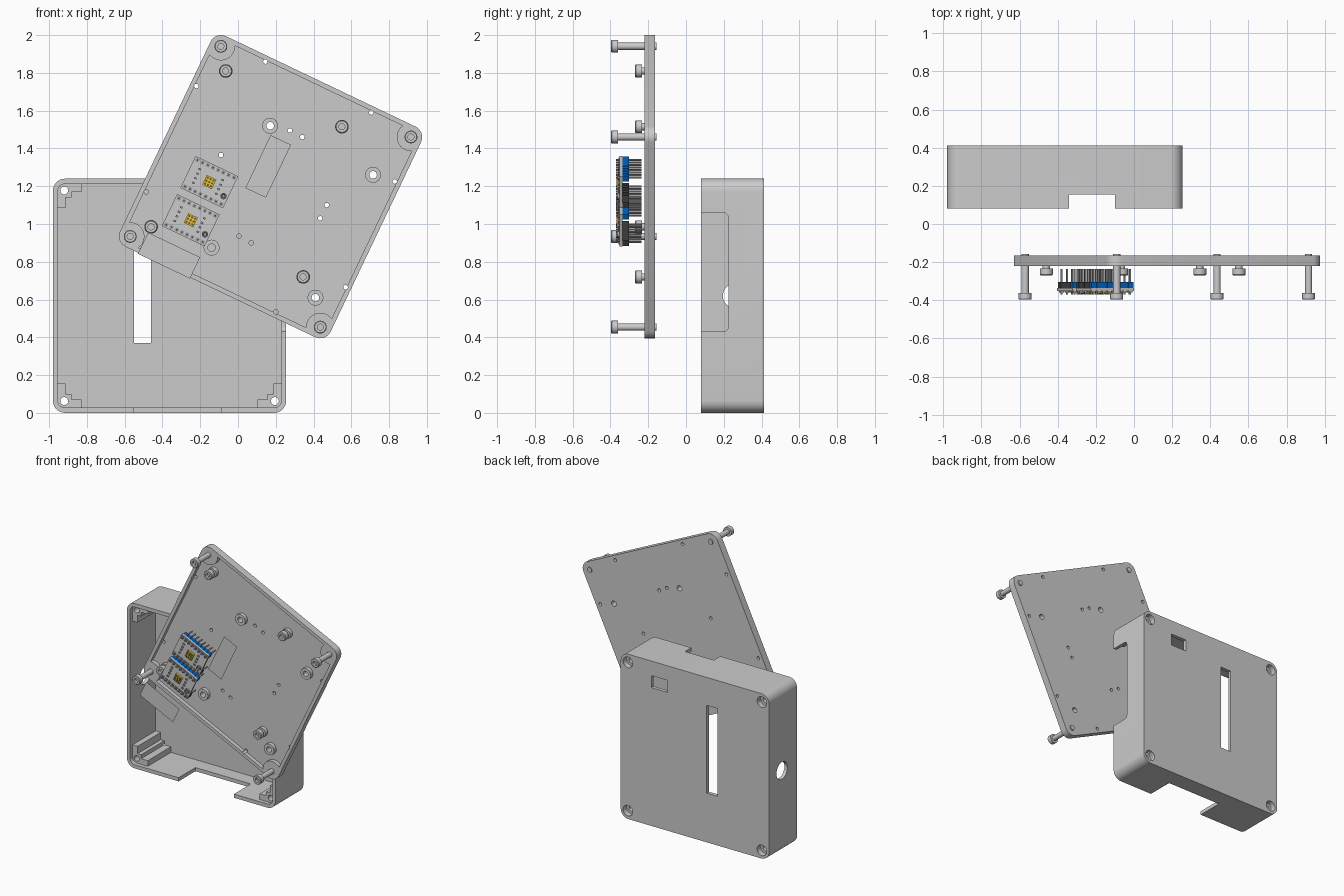
import bpy, bmesh
from math import sin, cos, pi, radians, sqrt
from mathutils import Matrix, Vector

if "Cube" in bpy.data.objects:
    bpy.data.objects.remove(bpy.data.objects["Cube"])

TILT = radians(25.5)          # lid is turned about the y axis
LID = (0.1725, 1.1975)        # lid centre (x, z)
BOX = (-0.3625, 0.62)         # case centre (x, z)
H, IN, SC = 0.6175, 0.5925, 0.5575   # outer half size, inner half size, screw offset


def material(name, rgb):
    m = bpy.data.materials.new(name)
    m.diffuse_color = (*rgb, 1)
    m.use_nodes = True
    m.node_tree.nodes["Principled BSDF"].inputs["Base Color"].default_value = m.diffuse_color
    return m


def finish(name, bm, mat=None):
    bmesh.ops.recalc_face_normals(bm, faces=bm.faces)
    me = bpy.data.meshes.new(name)
    bm.to_mesh(me)
    bm.free()
    ob = bpy.data.objects.new(name, me)
    bpy.context.collection.objects.link(ob)
    if mat:
        me.materials.append(mat)
    return ob


def circle(cx, cz, r, n=24):
    return [(cx + r * cos(2 * pi * i / n), cz + r * sin(2 * pi * i / n)) for i in range(n)]


def rrect(w, h, r, cx=0, cz=0, n=8):
    pts = []
    for k, (sx, sz) in enumerate([(1, 1), (-1, 1), (-1, -1), (1, -1)]):
        for i in range(n + 1):
            a = pi / 2 * (k + i / n)
            pts.append((cx + sx * (w / 2 - r) + r * cos(a), cz + sz * (h / 2 - r) + r * sin(a)))
    return pts


def rect(x0, x1, z0, z1):
    return [(x0, z0), (x1, z0), (x1, z1), (x0, z1)]


def four(quadrant):
    """Repeat a corner outline around the square."""
    pts, q = [], list(quadrant)
    for _ in range(4):
        pts += q
        q = [(-z, x) for x, z in q]
    return pts


def place(pts, centre, tilt=0):
    c, s = cos(tilt), sin(tilt)
    return [(centre[0] + x * c + z * s, centre[1] - x * s + z * c) for x, z in pts]


def prism(name, outlines, d0, d1, axis='y', mat=None):
    """Extrude outlines along y (points are x,z) or x (points are y,z)."""
    bm = bmesh.new()
    for pts in outlines:
        rings = []
        for d in (d0, d1):
            rings.append([bm.verts.new((p, d, q) if axis == 'y' else (d, p, q)) for p, q in pts])
        a, b = rings
        bm.faces.new(a)
        bm.faces.new(b[::-1])
        for i in range(len(a)):
            j = (i + 1) % len(a)
            bm.faces.new((a[i], b[i], b[j], a[j]))
    return finish(name, bm, mat)


def cut(ob, *cutters):
    for c in cutters:
        m = ob.modifiers.new('cut', 'BOOLEAN')
        m.operation, m.solver, m.object = 'DIFFERENCE', 'EXACT', c
    dg = bpy.context.evaluated_depsgraph_get()
    dg.update()
    me = bpy.data.meshes.new_from_object(ob.evaluated_get(dg))
    ob.modifiers.clear()
    ob.data = me
    for c in cutters:
        bpy.data.objects.remove(c)


def lathe(name, profile, x, z, n=24, closed=False, mat=None):
    """Turn (radius, y) points about a y-parallel axis."""
    bm = bmesh.new()
    rings = []
    for r, y in profile:
        rings.append([bm.verts.new((x + p, y, z + q)) for p, q in circle(0, 0, r, n)])
    last = len(rings) if closed else len(rings) - 1
    for k in range(last):
        a, b = rings[k], rings[(k + 1) % len(rings)]
        for i in range(n):
            j = (i + 1) % n
            bm.faces.new((a[i], a[j], b[j], b[i]))
    if not closed:
        bm.faces.new(rings[0])
        bm.faces.new(rings[-1])
    return finish(name, bm, mat)


def boxes(name, items, centre, mat=None):
    """Boxes (u, y, v, size u, size y, size v) in a frame tilted with the lid."""
    bm = bmesh.new()
    frame = Matrix.Translation((centre[0], 0, centre[1])) @ Matrix.Rotation(TILT, 4, 'Y')
    for u, y, v, su, sy, sv in items:
        m = frame @ Matrix.Translation((u, y, v)) @ Matrix.Diagonal((su, sy, sv, 1))
        bmesh.ops.create_cube(bm, size=1, matrix=m)
    return finish(name, bm, mat)


# Case shell: open to the front, stepped posts in the corners
case = prism('case_shell', [place(rrect(2 * H, 1.24, 0.065), BOX)], 0.08, 0.412)
post = [(IN, .465), (.55, .465), (.55, .52), (.52, .52), (.52, .55), (.465, .55), (.465, IN)]
case_screws = [(BOX[0] + sx * SC, BOX[1] + sz * SC) for sx in (-1, 1) for sz in (-1, 1)]
cut(case,
    prism('cavity', [place(four(post), BOX)], 0.095, 0.385),
    prism('front_recess', [place(rrect(2 * IN, 2 * IN, 0.04), BOX)], 0.0, 0.11),
    prism('bores', [circle(*p, 0.021) for p in case_screws], 0.0, 0.5),
    prism('counterbores', [circle(*p, 0.04) for p in case_screws], 0.37, 0.5),
    prism('back_slots', [rect(-.55, -.46, .37, 1.03), rect(-.135, 0, 1.04, 1.13)], 0.3, 0.5),
    prism('top_notch', [rect(-.34, -.10, 1.1, 1.3)], 0.0, 0.155),
    prism('bottom_notch', [rect(-.55, -.09, -.1, .1)], 0.0, 0.28),
    prism('right_notch', [rrect(.325, .63, .03, .0625, .745)], 0.2, 0.3, 'x'),
    prism('left_hole', [circle(.26, .62, .065, 32)], -1.1, -0.9, 'x'))

# Lid plate: shallow tray with round corner bosses
lid_screws = place([(SC, SC), (-SC, SC), (-SC, -SC), (SC, -SC)], LID, TILT)
short_screws = [(-.065, 1.81), (.55, 1.515), (.345, .72), (-.46, .985)]
standoffs = [(.17, 1.52), (.715, 1.26), (.41, .61), (-.14, .875)]
vents = [(.145, 1.86), (-.22, 1.73), (.705, 1.59), (.83, 1.225), (.275, 1.495), (.34, 1.46),
         (-.09, 1.365), (.47, 1.1), (.435, 1.03), (.005, .935), (.07, .9), (.57, .665),
         (.2, .535), (-.485, 1.17)]
a0, a1 = radians(-62.2), radians(-207.8)
boss = [(SC + .075 * cos(a0 + (a1 - a0) * i / 12), SC + .075 * sin(a0 + (a1 - a0) * i / 12))
        for i in range(13)]
lid = prism('lid_plate', [place(rrect(2 * H, 2 * H, 0.062), LID, TILT)], -0.22, -0.165)
cut(lid,
    prism('tray', [place(four(boss), LID, TILT)], -0.3, -0.19),
    prism('large_holes', [circle(*p, .02) for p in lid_screws + standoffs], -0.3, -0.1),
    prism('small_holes', [circle(*p, .012, 16) for p in vents], -0.3, -0.1))

# Standoff rings on the lid
for i, (x, z) in enumerate(standoffs):
    lathe(f'standoff_{i}', [(.042, -.187), (.042, -.218), (.02, -.218), (.02, -.187)], x, z, closed=True)


# Socket-head screws
def screw(name, x, z, top, tip):
    lathe(name, [(.012, top + .02), (.016, top + .02), (.016, top), (.03, top), (.034, top + .004),
                 (.034, top + .036), (.019, top + .036), (.019, tip)], x, z)


for i, p in enumerate(lid_screws):
    screw(f'corner_screw_{i}', *p, -.397, -.157)
for i, p in enumerate(short_screws):
    screw(f'short_screw_{i}', *p, -.27, -.18)
    lathe(f'screw_seat_{i}', [(.036, -.187), (.036, -.218), (.019, -.218), (.019, -.187)], *p, closed=True)

# Thin label panels floating in front of the lid
for name, c, w, h in [('lower_label', (-.365, .833), .305, .125), ('upper_label', (.16, 1.305), .12, .31)]:
    bm = bmesh.new()
    bm.faces.new([bm.verts.new((x, -.41, z)) for x, z in place(rect(-w/2, w/2, -h/2, h/2), c, TILT)])
    finish(name, bm)

# Driver boards with pin headers
blue = material('blue', (.0, .13, .55))
black = material('black', (.05, .05, .05))
board = material('board', (.55, .56, .57))
orange = material('orange', (.9, .58, .02))
metal = material('metal', (.35, .35, .35))
dark = material('dark', (.14, .11, .05))
ROW = .0775
for i, c in enumerate([(-.152, 1.222), (-.25, 1.02)]):
    us = [(k - 3.5) * .0305 for k in range(8)]
    boxes(f'board_{i}', [(0, -.343, 0, .25, .016, .187)], c, board)
    boxes(f'upper_header_{i}', [(u, -.319, ROW, .029, .032, .03) for u in us], c, blue)
    boxes(f'lower_header_{i}', [(u, -.319, -ROW, .029, .032, .03) for u in us], c, black)
    boxes(f'pins_{i}', [(u, -.303, v, .008, .135, .008) for u in us for v in (-ROW, ROW)], c, metal)
    boxes(f'solder_pads_{i}', [(u, -.354, v, .02, .008, .02) for u in us for v in (-ROW, ROW)], c, metal)
    boxes(f'chip_{i}', [(0, -.357, 0, .056, .014, .056)], c, orange)
    boxes(f'chip_pads_{i}', [(u, -.365, v, .011, .005, .011)
                             for u in (-.017, 0, .017) for v in (-.017, 0, .017)], c, dark)
    boxes(f'small_parts_{i}', [(u, -.355, v, .014, .01, .01) for u in (-.075, .06)
                               for v in (-.04, -.013, .013, .04)], c, metal)
    (px, pz), = place([(.1, -.035)], c, TILT)
    lathe(f'trimmer_{i}', [(.008, -.358), (.011, -.366), (.017, -.366), (.017, -.349)], px, pz, 16, mat=metal)

# Smooth rounded surfaces, keep edges crisp
for ob in bpy.context.scene.objects:
    ob.select_set(True)
    bpy.context.view_layer.objects.active = ob
bpy.ops.object.shade_smooth_by_angle(angle=radians(30))
